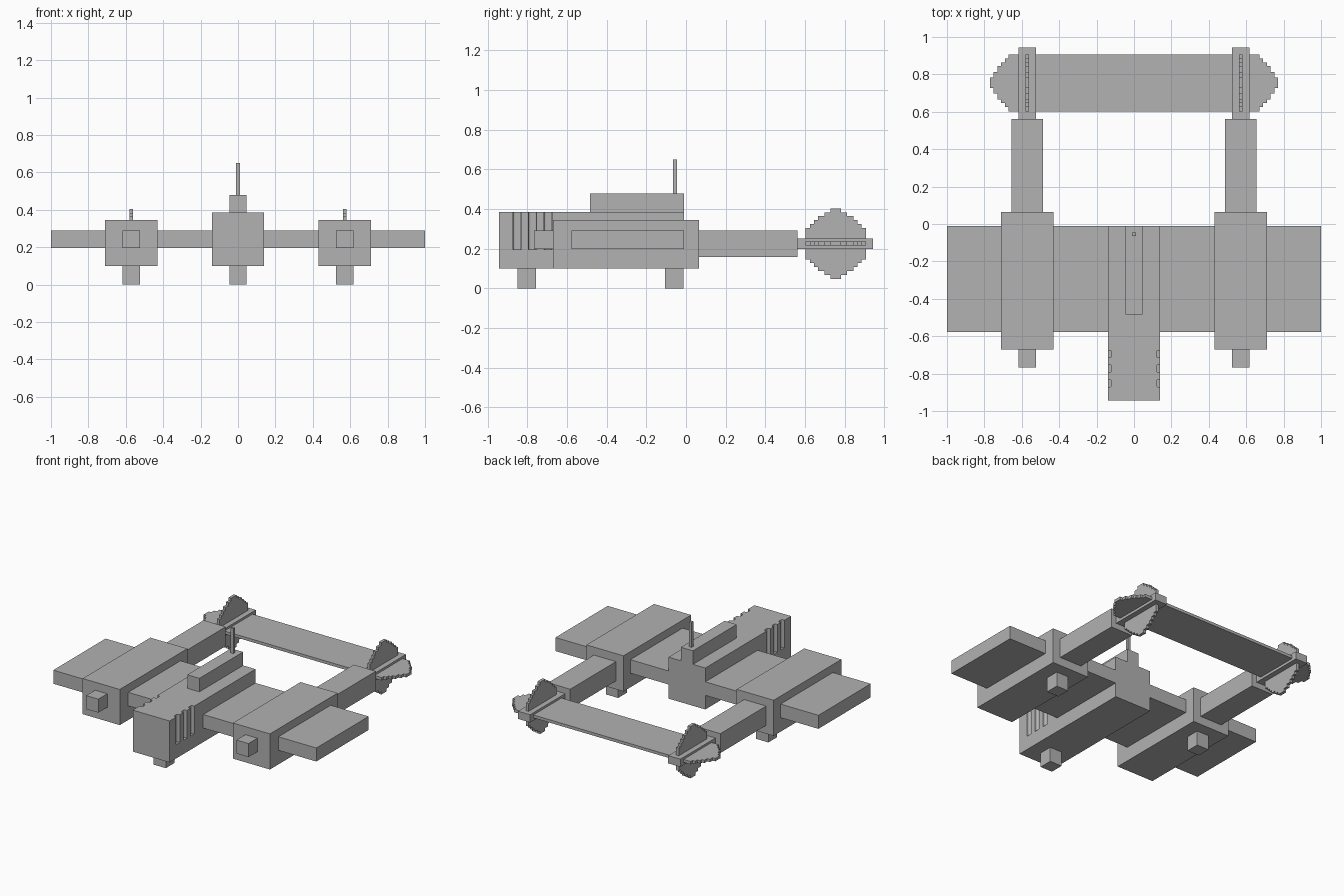
import bpy
import bmesh
from mathutils import Matrix, Vector

if "Cube" in bpy.data.objects:
    bpy.data.objects.remove(bpy.data.objects["Cube"], do_unlink=True)

grey = bpy.data.materials.new("plain grey")
grey.use_nodes = True
COLOUR = (0.445, 0.445, 0.445, 1)
grey.diffuse_color = COLOUR
grey.node_tree.nodes["Principled BSDF"].inputs["Base Color"].default_value = COLOUR


def finish(name, bm):
    bmesh.ops.recalc_face_normals(bm, faces=bm.faces)
    mesh = bpy.data.meshes.new(name)
    bm.to_mesh(mesh)
    bm.free()
    mesh.materials.append(grey)
    obj = bpy.data.objects.new(name, mesh)
    bpy.context.collection.objects.link(obj)
    return obj


def add_box(bm, x, y, z):
    """Add a box spanning three (low, high) ranges."""
    centre = Vector([(a + b) / 2 for a, b in (x, y, z)])
    size = Vector([b - a for a, b in (x, y, z)])
    matrix = Matrix.Translation(centre) @ Matrix.Diagonal(size).to_4x4()
    return bmesh.ops.create_cube(bm, size=1, matrix=matrix)["verts"]


def box(name, x, y, z):
    bm = bmesh.new()
    add_box(bm, x, y, z)
    return finish(name, bm)


def pair(name, x, y, z):
    box("left_" + name, x, y, z)
    box("right_" + name, (-x[1], -x[0]), y, z)


# Stepped round outline, as (across, along) points
CELL = 0.0198
STEPS = (1.4, 2.9, 4.5, 5.5, 6.6, 7.7)


def stepped_outline(reach):
    quarter = []
    for row, width in enumerate(STEPS):
        quarter.append((width * CELL, reach - row * CELL))
        if row < len(STEPS) - 1:
            quarter.append((width * CELL, reach - (row + 1) * CELL))
    half = quarter + [(u, -v) for u, v in reversed(quarter)]
    return half + [(-u, -v) for u, v in half]


def plate(name, points, thickness):
    bm = bmesh.new()
    face = bm.faces.new([bm.verts.new(p) for p in points])
    out = bmesh.ops.extrude_face_region(bm, geom=[face])["geom"]
    verts = [g for g in out if isinstance(g, bmesh.types.BMVert)]
    bmesh.ops.translate(bm, verts=verts, vec=thickness)
    return finish(name, bm)


# Central hull with vertical vent slots cut into both sides
hull = box("hull", (-0.14, 0.14), (-0.943, -0.01), (0.1, 0.385))
bm = bmesh.new()
for side in (-1, 1):
    for y in (-0.851, -0.773, -0.695):
        x = sorted((side * 0.12, side * 0.2))
        verts = add_box(bm, x, (y - 0.02, y + 0.02), (0.195, 0.5))
        edges = {e for v in verts for e in v.link_edges
                 if abs(e.verts[0].co.z - e.verts[1].co.z) > 0.1
                 and abs(e.verts[0].co.x) < 0.15}
        bmesh.ops.bevel(bm, geom=list(edges), offset=0.01, segments=3,
                        profile=0.5, affect='EDGES')
cutter = finish("vent_cutter", bm)
cutter.hide_render = True
mod = hull.modifiers.new("vents", 'BOOLEAN')
mod.operation = 'DIFFERENCE'
mod.solver = 'EXACT'
mod.object = cutter
bpy.context.view_layer.objects.active = hull
bpy.ops.object.modifier_apply(modifier=mod.name)
bpy.data.objects.remove(cutter, do_unlink=True)

# Raised spine, mast and front foot
box("spine", (-0.046, 0.046), (-0.485, -0.01), (0.385, 0.478))
box("mast", (-0.01, 0.01), (-0.065, -0.046), (0.478, 0.65))
box("front_foot", (-0.046, 0.046), (-0.85, -0.757), (0, 0.1))

# Wing
box("wing", (-1, 1), (-0.578, -0.01), (0.197, 0.29))

# Nacelles with nose stubs, rear feet and tail booms
pair("nacelle", (0.43, 0.712), (-0.67, 0.065), (0.1, 0.345))
pair("nose_stub", (0.525, 0.617), (-0.767, -0.67), (0.197, 0.29))
pair("rear_foot", (0.525, 0.617), (-0.107, -0.013), (0, 0.1))
pair("boom", (0.487, 0.655), (0.065, 0.562), (0.157, 0.29))
pair("boom_tip", (0.525, 0.617), (0.562, 0.943), (0.197, 0.25))

# Tailplane and upright fins
TAIL_Y, TAIL_Z = 0.755, 0.225
plate("tailplane",
      [(v, TAIL_Y + u, TAIL_Z - 0.01) for u, v in stepped_outline(0.77)],
      (0, 0, 0.02))
for name, x in (("left_fin", 0.571), ("right_fin", -0.571)):
    plate(name,
          [(x - 0.01, TAIL_Y + u, TAIL_Z + v) for u, v in stepped_outline(0.178)],
          (0.02, 0, 0))
